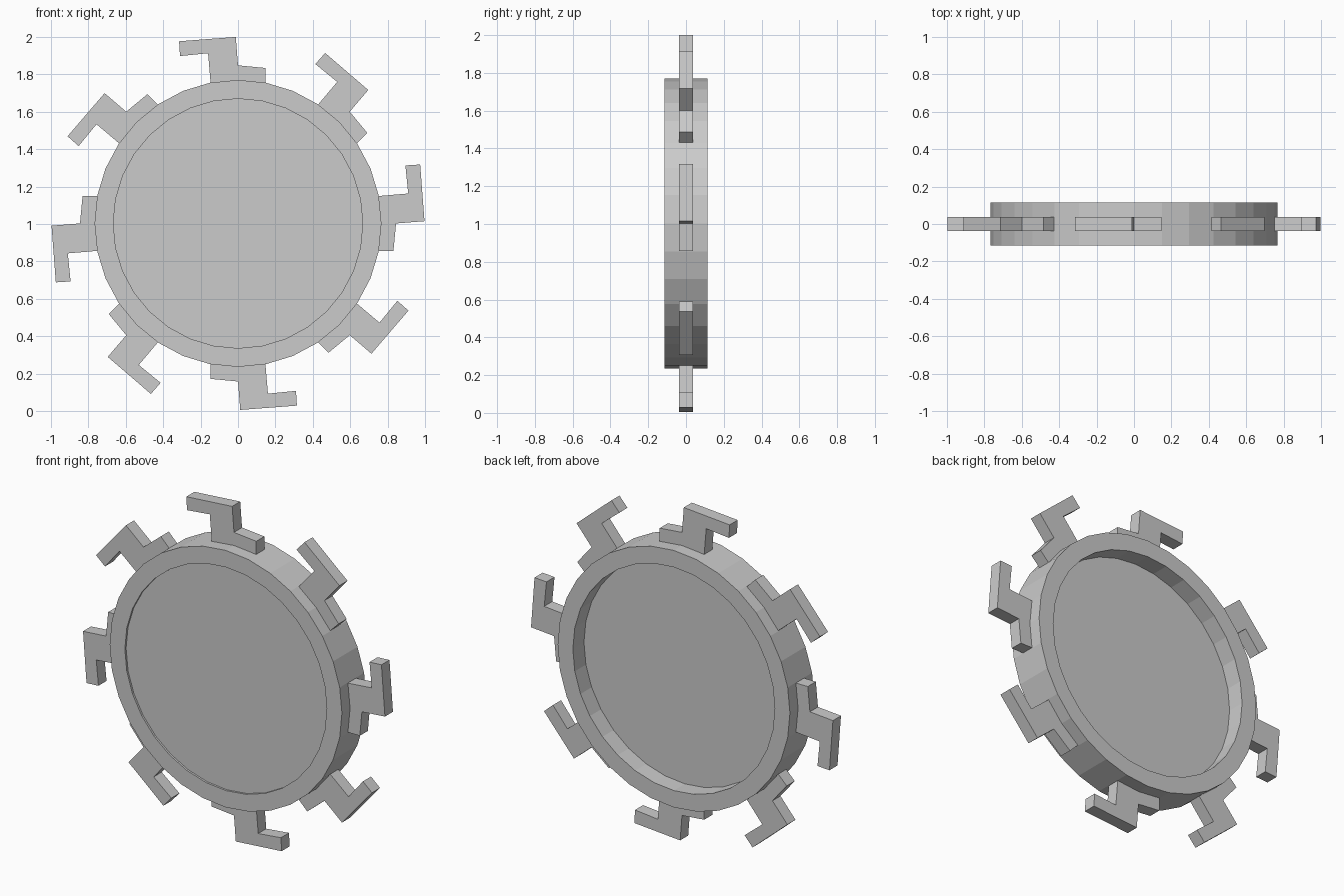
import bpy, bmesh
from math import sin, cos, pi

if "Cube" in bpy.data.objects:
    bpy.data.objects.remove(bpy.data.objects["Cube"])

CZ = 1.003      # height of the wheel centre
SIDES = 32


def finish(bm, name):
    bmesh.ops.recalc_face_normals(bm, faces=bm.faces)
    mesh = bpy.data.meshes.new(name)
    bm.to_mesh(mesh)
    bm.free()
    obj = bpy.data.objects.new(name, mesh)
    bpy.context.collection.objects.link(obj)
    return obj


def lathe(name, profile):
    """Spin (radius, y) points around the wheel axle; cap both open ends."""
    bm = bmesh.new()
    rings = []
    for r, y in profile:
        rings.append([bm.verts.new((r * sin(2 * pi * i / SIDES), y,
                                    CZ + r * cos(2 * pi * i / SIDES)))
                      for i in range(SIDES)])
    for a, b in zip(rings, rings[1:]):
        for i in range(SIDES):
            j = (i + 1) % SIDES
            bm.faces.new((a[i], a[j], b[j], b[i]))
    bm.faces.new(rings[0])
    bm.faces.new(rings[-1])
    return finish(bm, name)


def hooked_arm(name, angle):
    """Flat bent arm, drawn for the top position and turned about the axle."""
    outline = [(-0.315, 0.974), (-0.012, 0.997), (0.0, 0.845), (0.147, 0.831),
               (0.147, 0.72), (-0.147, 0.72), (-0.147, 0.757), (-0.16, 0.910),
               (-0.31, 0.895)]
    bm = bmesh.new()
    ca, sa = cos(angle), sin(angle)
    face = bm.faces.new([bm.verts.new((x * ca - z * sa, -0.038, CZ + x * sa + z * ca))
                         for x, z in outline])
    ext = bmesh.ops.extrude_face_region(bm, geom=[face])
    verts = [g for g in ext["geom"] if isinstance(g, bmesh.types.BMVert)]
    bmesh.ops.translate(bm, verts=verts, vec=(0, 0.076, 0))
    return finish(bm, name)


# Wheel body: raised rim, shallow front recess, deep back recess
lathe("wheel_disc", [(0.667, -0.103), (0.667, -0.115), (0.767, -0.115),
                     (0.767, 0.115), (0.667, 0.115), (0.667, 0.01)])

# Eight hooked arms around the rim
for k in range(8):
    hooked_arm(f"hooked_arm_{k + 1}", k * pi / 4)
